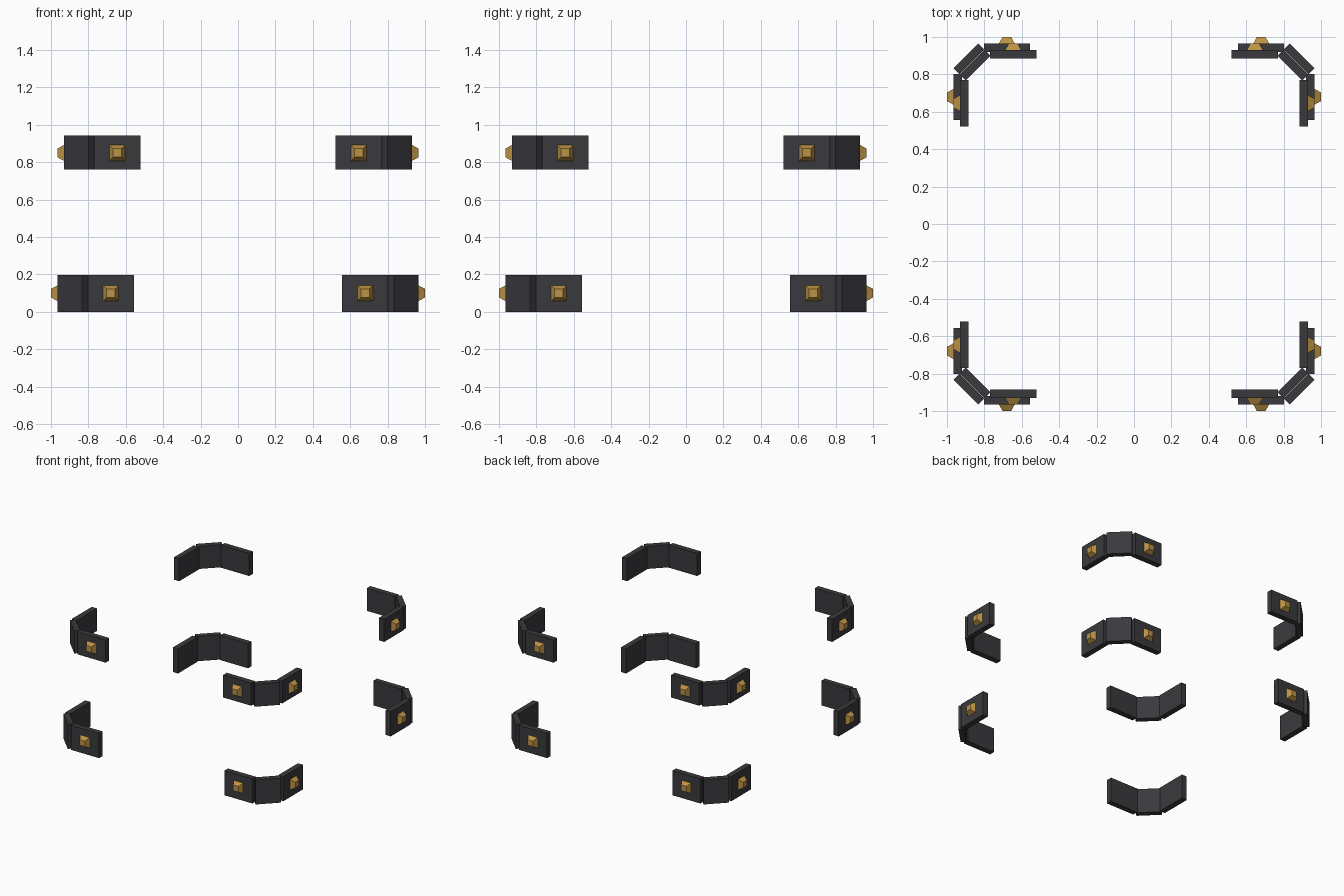
import bpy, bmesh, math
from mathutils import Matrix, Vector

if "Cube" in bpy.data.objects:
    bpy.data.objects.remove(bpy.data.objects["Cube"])


def material(name, rgb):
    m = bpy.data.materials.new(name)
    m.diffuse_color = (*rgb, 1)
    m.use_nodes = True
    m.node_tree.nodes["Principled BSDF"].inputs["Base Color"].default_value = m.diffuse_color
    return m


iron = material("dark_iron", (0.042, 0.042, 0.048))
brass = material("brass", (0.50, 0.29, 0.06))
T = 0.045  # plate thickness


def finish(name, bm, mat):
    bmesh.ops.recalc_face_normals(bm, faces=bm.faces)
    me = bpy.data.meshes.new(name)
    bm.to_mesh(me)
    bm.free()
    me.materials.append(mat)
    bpy.context.collection.objects.link(bpy.data.objects.new(name, me))


def plate(name, centre, size, angle, turn):
    bm = bmesh.new()
    m = (turn @ Matrix.Translation(centre) @ Matrix.Rotation(angle, 4, 'Z')
         @ Matrix.Diagonal((*size, 1)))
    bmesh.ops.create_cube(bm, size=1, matrix=m)
    finish(name, bm, iron)


def stud(name, base, angle, turn):
    # four-sided truncated pyramid pointing outward
    bm = bmesh.new()
    m = (turn @ Matrix.Translation(base) @ Matrix.Rotation(angle, 4, 'Z')
         @ Matrix.Rotation(-math.pi / 2, 4, 'X') @ Matrix.Translation((0, 0, 0.0175))
         @ Matrix.Rotation(math.pi / 4, 4, 'Z'))
    bmesh.ops.create_cone(bm, cap_ends=True, segments=4, radius1=0.042 * math.sqrt(2),
                          radius2=0.023 * math.sqrt(2), depth=0.035, matrix=m)
    finish(name, bm, brass)


# level: outer face distance, bottom, top, stud height
levels = {"lower": (0.965, 0.0, 0.197, 0.10), "upper": (0.931, 0.761, 0.942, 0.85)}
for level, (out, z0, z1, zs) in levels.items():
    zc, h = (z0 + z1) / 2, z1 - z0
    a, b = out - 0.41, out - 0.162   # flat plate ends
    mid, flat = (a + b) / 2, out - T / 2
    for i in range(4):
        turn = Matrix.Rotation(i * math.pi / 2, 4, 'Z')
        tag = f"{level}_corner_{i + 1}"
        # two flat plates and the diagonal plate joining them
        plate(tag + "_plate_a", (mid, flat, zc), (b - a, T, h), 0, turn)
        plate(tag + "_plate_b", (flat, mid, zc), (T, b - a, h), 0, turn)
        d = out - 0.066 - T / 2 / math.sqrt(2)
        plate(tag + "_diagonal", (d, d, zc), (0.187, T, h), -math.pi / 4, turn)
        # one stud on each flat plate
        s = out - 0.285
        stud(tag + "_stud_a", (s, out, zs), 0, turn)
        stud(tag + "_stud_b", (out, s, zs), -math.pi / 2, turn)
